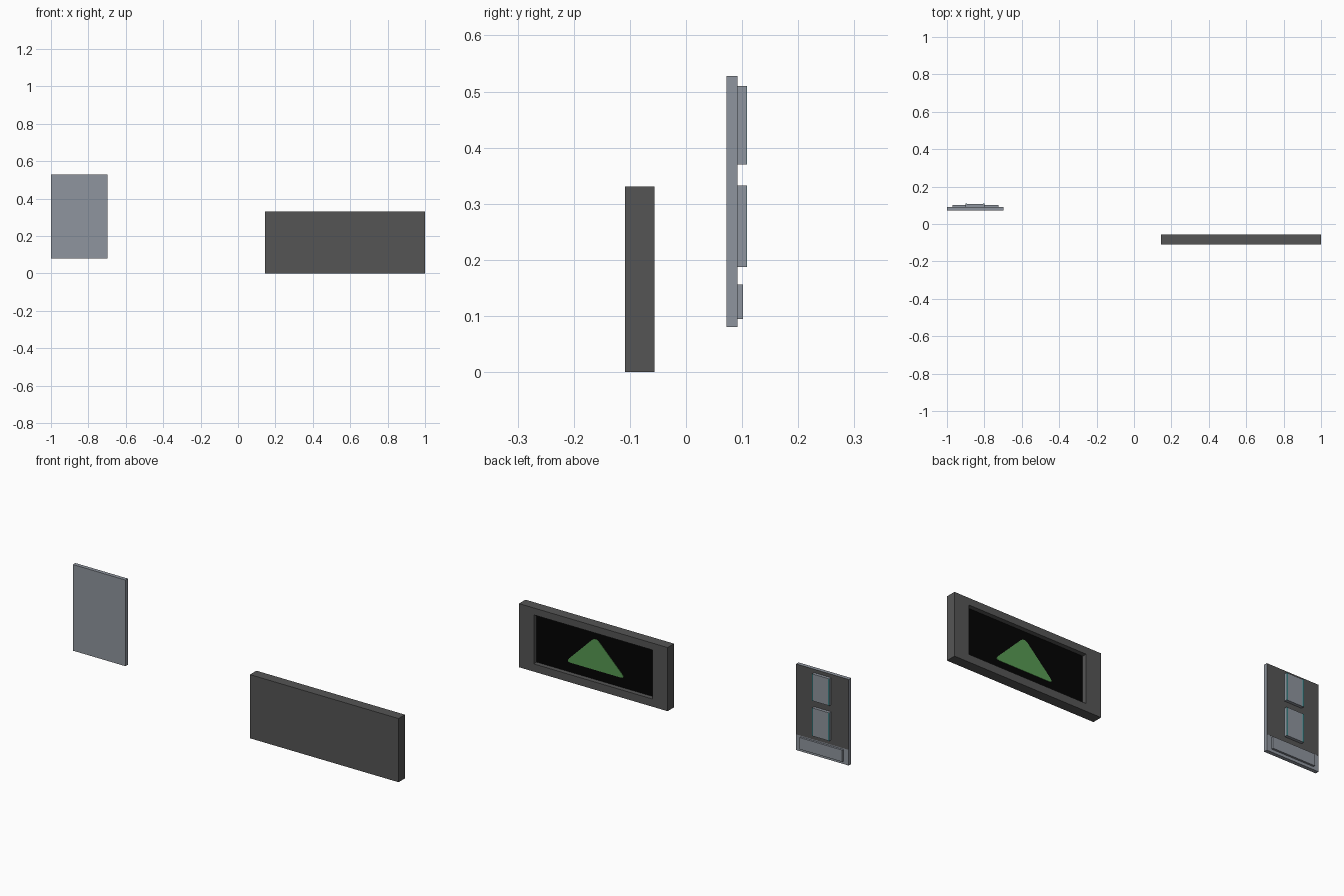
import bpy
import bmesh
from mathutils import Vector

if "Cube" in bpy.data.objects:
    bpy.data.objects.remove(bpy.data.objects["Cube"])


def material(name, rgb):
    m = bpy.data.materials.new(name)
    m.diffuse_color = (*rgb, 1)
    m.use_nodes = True
    m.node_tree.nodes["Principled BSDF"].inputs["Base Color"].default_value = m.diffuse_color
    return m


dark = material("dark_grey", (0.091, 0.091, 0.091))
steel = material("blue_grey", (0.275, 0.301, 0.342))
black = material("screen_black", (0.001, 0.001, 0.001))
green = material("sign_green", (0.095, 0.32, 0.085))
teal = material("trim_teal", (0.07, 0.36, 0.38))


def finish(name, bm, mats):
    bmesh.ops.recalc_face_normals(bm, faces=bm.faces[:])
    me = bpy.data.meshes.new(name)
    bm.to_mesh(me)
    bm.free()
    for m in mats:
        me.materials.append(m)
    ob = bpy.data.objects.new(name, me)
    bpy.context.collection.objects.link(ob)
    return ob


def rect(x0, x1, z0, z1):
    return [(x0, z0), (x1, z0), (x1, z1), (x0, z1)]


def loft(name, rings, mats, end_mat=0):
    """Skin a list of (y, xz outline) rings and cap both ends."""
    bm = bmesh.new()
    loops = [[bm.verts.new((x, y, z)) for x, z in pts] for y, pts in rings]
    for a, b in zip(loops, loops[1:]):
        for i in range(len(a)):
            j = (i + 1) % len(a)
            bm.faces.new((a[i], a[j], b[j], b[i]))
    bm.faces.new(loops[0])
    bm.faces.new(loops[-1]).material_index = end_mat
    return finish(name, bm, mats)


def rounded(points, cut):
    """Soften each corner of an outline with a short quadratic curve."""
    out = []
    n = len(points)
    for i, p in enumerate(points):
        p = Vector(p)
        a = p + (Vector(points[i - 1]) - p).normalized() * cut
        b = p + (Vector(points[(i + 1) % n]) - p).normalized() * cut
        for t in (0, 0.33, 0.67, 1):
            out.append(tuple(a * (1 - t) ** 2 + p * 2 * t * (1 - t) + b * t * t))
    return out


# Sign housing with a recessed black screen facing +y
outer = rect(0.145, 1.0, 0.0, 0.331)
inner = rect(0.232, 0.915, 0.04, 0.295)
loft("sign_housing",
     [(-0.109, outer), (-0.056, outer), (-0.056, inner), (-0.080, inner)],
     [dark, black], 1)

# Green rounded triangle on the screen
tri = rounded([(0.402, 0.09), (0.748, 0.09), (0.575, 0.262)], 0.03)
loft("screen_triangle", [(-0.081, tri), (-0.078, tri)], [green])

# Wall panel, its rear face dark above the lower bar
panel = rect(-1.0, -0.698, 0.08, 0.528)
loft("wall_panel", [(0.072, panel), (0.0915, panel)], [steel])
face = rect(-1.0, -0.698, 0.162, 0.528)
loft("panel_dark_face", [(0.0912, face), (0.092, face)], [dark])

# Raised plates and lower bar
for name, x0, x1, z0, z1, y in (
        ("upper_plate", -0.9, -0.8, 0.37, 0.51, 0.108),
        ("lower_plate", -0.9, -0.8, 0.187, 0.333, 0.108),
        ("lower_bar", -0.97, -0.725, 0.095, 0.156, 0.102)):
    r = rect(x0, x1, z0, z1)
    loft(name, [(0.0905, r), (y, r)], [steel])
    # Thin coloured trim down both sides of the two plates
    if name != "lower_bar":
        for side, a in (("left", x0), ("right", x1 - 0.007)):
            t = rect(a, a + 0.007, z0, z1)
            loft(f"{name}_{side}_trim", [(y - 0.0005, t), (y + 0.0007, t)], [teal])
